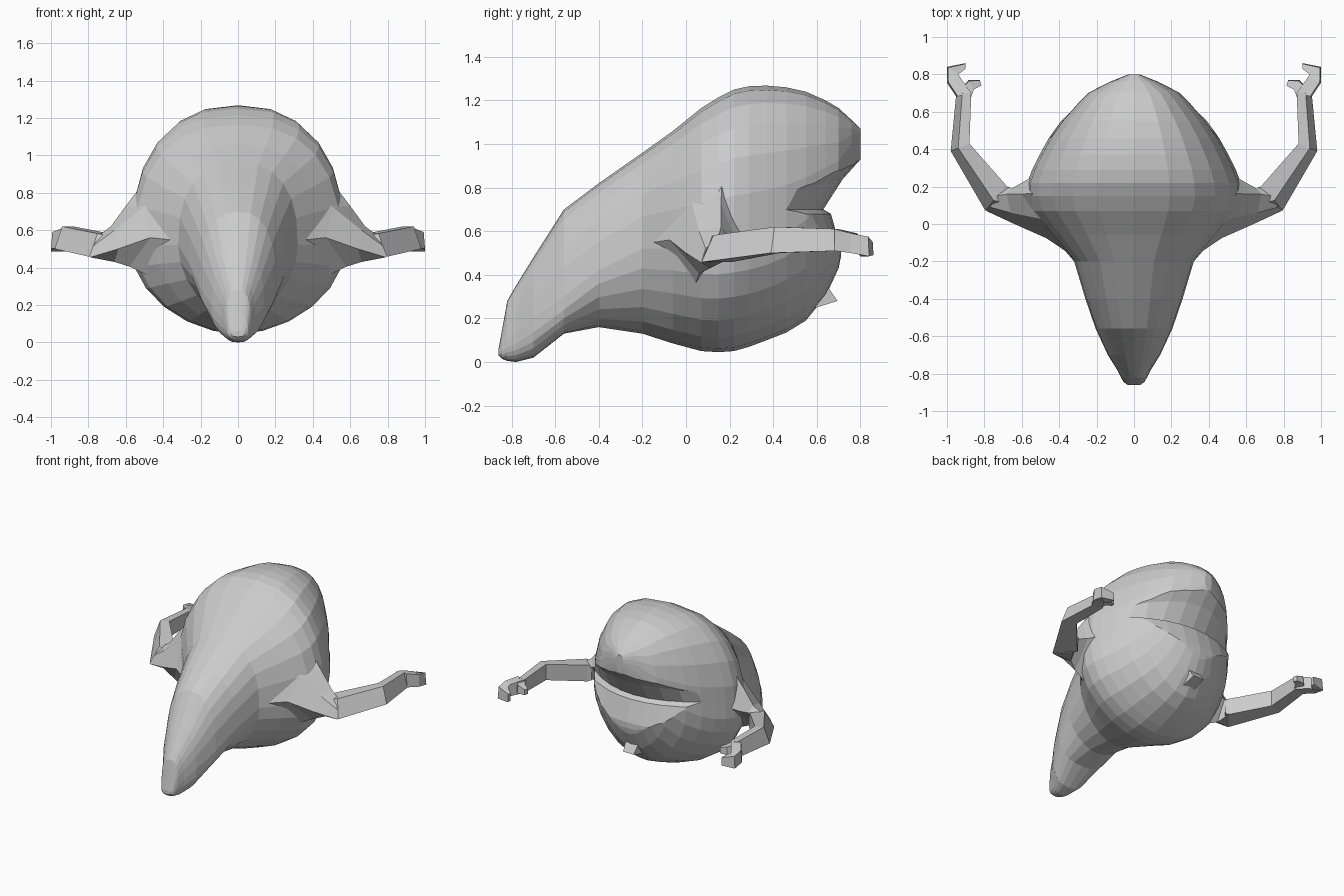
import bpy, bmesh, math
from mathutils import Vector


def loft(name, rings, mirror=False):
    """Skin a closed solid through rings that share a point count."""
    bm = bmesh.new()
    vs = [[bm.verts.new(p) for p in r] for r in rings]
    n = len(vs[0])
    for a, b in zip(vs, vs[1:]):
        for i in range(n):
            j = (i + 1) % n
            bm.faces.new((a[i], a[j], b[j], b[i]))
    bm.faces.new(vs[0][::-1])
    bm.faces.new(vs[-1])
    bmesh.ops.recalc_face_normals(bm, faces=bm.faces)
    me = bpy.data.meshes.new(name)
    bm.to_mesh(me)
    bm.free()
    ob = bpy.data.objects.new(name, me)
    bpy.context.collection.objects.link(ob)
    if mirror:
        ob.modifiers.new("mirror", 'MIRROR')
    return ob


def egg(y, hw, bottom, mid, top, n=24):
    """Cross-section in xz, fuller above the widest line than below it."""
    low = 1.85 if y > -0.5 else 2.6      # the snout is flatter underneath
    pts = []
    for i in range(n):
        a = 2 * math.pi * i / n
        c, s = math.cos(a), math.sin(a)
        e = 2 / 2.45 if s > 0 else 2 / low
        x = hw * math.copysign(abs(c) ** e, c)
        h = abs(s) ** e
        z = mid + h * (top - mid) if s > 0 else mid - h * (mid - bottom)
        pts.append((x, y, z))
    return pts


def limb(name, stations, top=0.2):
    """Limb whose outer face leans inward: centre, width vector, half-height."""
    rings = []
    for c, w, h in stations:
        c, w, u = Vector(c), Vector((w[0], w[1], 0)), Vector((0, 0, h))
        rings.append([c + w - u, c + w * top + u, c - w + u, c - w - u])
    return loft(name, rings, mirror=True)


# body: tapered snout at -y swelling to a rounded bulk at +y
body = loft("body", [egg(*s) for s in [
    (-0.86, .035, .03, .045, .06), (-0.845, .055, .015, .06, .14),
    (-0.82, .07, .005, .10, .28), (-0.78, .09, .0, .13, .35),
    (-0.70, .14, .02, .20, .48), (-0.56, .205, .13, .30, .70),
    (-0.40, .26, .16, .42, .82), (-0.20, .32, .13, .52, .96),
    (-0.06, .44, .085, .52, 1.06), (0.07, .55, .05, .51, 1.165),
    (0.15, .575, .045, .51, 1.215), (0.22, .57, .05, .52, 1.25),
    (0.29, .545, .07, .53, 1.265), (0.37, .505, .10, .55, 1.268),
    (0.46, .455, .135, .59, 1.26), (0.55, .39, .19, .65, 1.24),
    (0.64, .31, .30, .74, 1.20), (0.70, .25, .43, .80, 1.165),
    (0.76, .13, .72, .95, 1.11), (0.80, .03, .93, 1.0, 1.07)]])

# mouth: curved notch below the overhanging lip, sloping lower lip
rings = []
for k in range(-5, 6):
    t = (k / 4) ** 2
    yz = [(.81 - .31 * t, .94 - .14 * t), (.72 - .26 * t, .84 - .06 * t),
          (.63 - .18 * t, .70), (.665 - .16 * t, .68),
          (.71 - .12 * t, .52), (.71 - .12 * t, .45), (1.1, .40), (1.1, .96)]
    rings.append([(k * .115, y, z) for y, z in yz])
cutter = loft("mouth_cutter", rings)
cutter.hide_render = True
mod = body.modifiers.new("mouth", 'BOOLEAN')
mod.operation = 'DIFFERENCE'
mod.solver = 'EXACT'
mod.object = cutter
bpy.context.view_layer.objects.active = body
bpy.ops.object.modifier_apply(modifier="mouth")
bpy.data.objects.remove(cutter)

# shoulder: broad flare (front, upper front, top, back, bottom) to the elbow
loft("shoulder", [
    [(.27, -.21, .54), (.33, -.04, .84), (.47, .17, .90), (.45, .31, .64), (.40, .03, .32)],
    [(.47, -.075, .56), (.51, .03, .72), (.60, .16, .73), (.60, .22, .58), (.58, .06, .405)],
    [(.64, .0, .50), (.66, .06, .60), (.68, .16, .62), (.655, .19, .57), (.66, .11, .43)],
    [(.79, .07, .455), (.77, .09, .52), (.735, .15, .58), (.67, .20, .57), (.69, .17, .46)]],
    mirror=True)

# arm: upper arm and forearm
limb("arm", [
    ((.71, .13, .52), (.045, -.06), .055),
    ((.74, .14, .52), (.055, -.068), .062),
    ((.93, .41, .56), (.05, -.02), .06),
    ((.91, .70, .56), (.04, .0), .05)])

# hand: hooked finger and short thumb
limb("finger", [
    ((.91, .69, .56), (.04, -.01), .05),
    ((.965, .77, .545), (.035, -.015), .045),
    ((.97, .82, .53), (.03, .02), .045),
    ((.90, .845, .52), (.0, .015), .03)], top=.8)
limb("thumb", [
    ((.90, .70, .56), (.03, .02), .04),
    ((.87, .745, .56), (.015, .025), .03),
    ((.82, .755, .55), (.005, .015), .02)], top=.8)

# small pointed nub under the back
loft("rear_nub", [[(x * w, y, z) for w, y, z in
                   [(1, .50, .38), (1, .64, .36), (.8, .695, .28), (1, .50, .22)]]
                  for x in (-.055, .055)])
